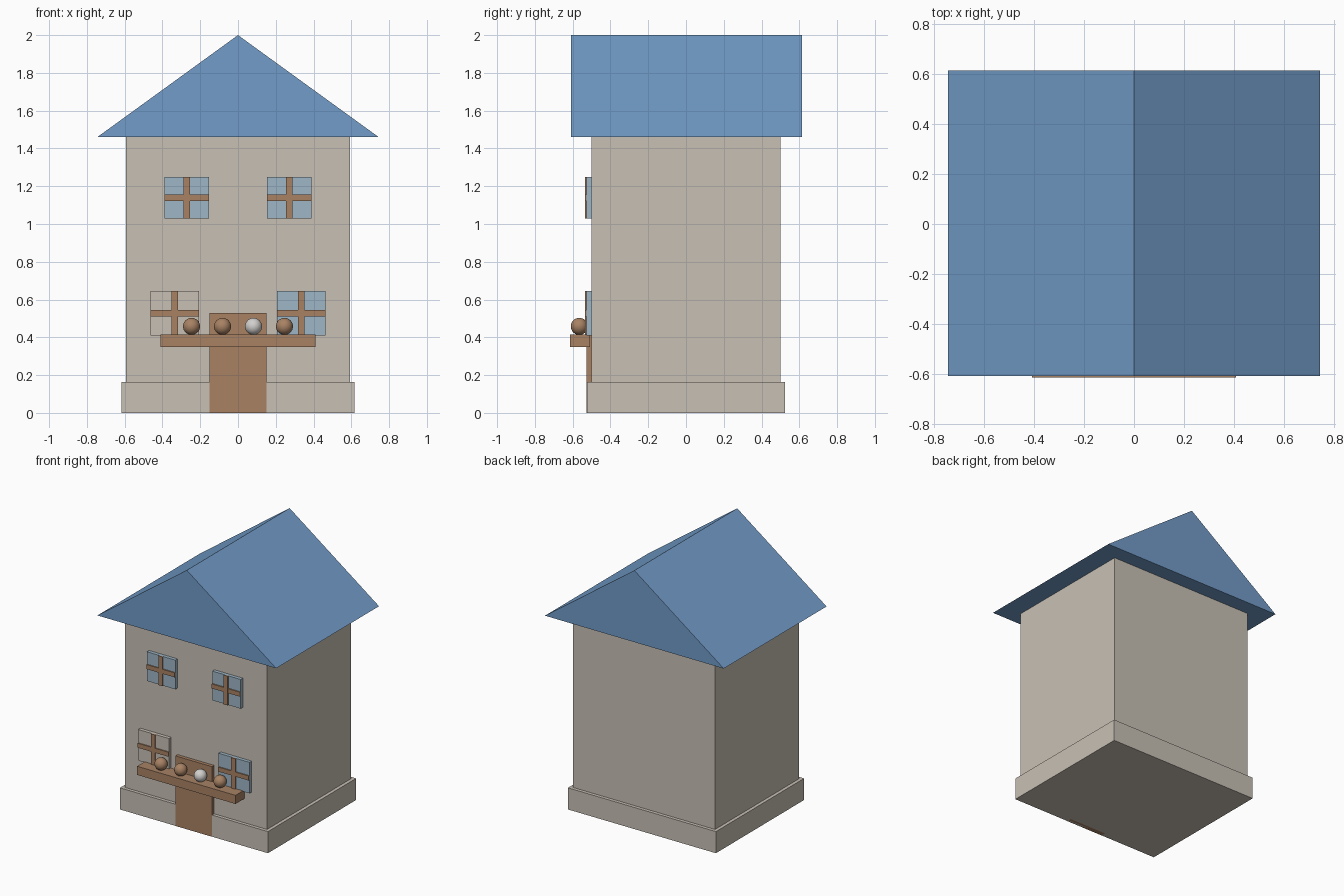
import bpy
import bmesh

cube = bpy.data.objects.get("Cube")
if cube:
    bpy.data.objects.remove(cube, do_unlink=True)


def material(name, srgb):
    linear = [((c / 255 + 0.055) / 1.055) ** 2.4 for c in srgb]
    mat = bpy.data.materials.new(name)
    mat.use_nodes = True
    mat.diffuse_color = (*linear, 1)
    mat.node_tree.nodes["Principled BSDF"].inputs["Base Color"].default_value = (*linear, 1)
    return mat


stone = material("warm_stone", (200, 192, 181))
blue = material("roof_blue", (114, 156, 200))
wood = material("brown_wood", (168, 130, 100))
glass = material("pale_blue_glass", (158, 182, 198))
white = material("off_white", (210, 208, 205))


def finish(name, bm, mat):
    bmesh.ops.recalc_face_normals(bm, faces=bm.faces)
    mesh = bpy.data.meshes.new(name)
    bm.to_mesh(mesh)
    bm.free()
    mesh.materials.append(mat)
    obj = bpy.data.objects.new(name, mesh)
    bpy.context.collection.objects.link(obj)
    return obj


def box(name, xs, ys, zs, mat):
    bm = bmesh.new()
    bmesh.ops.create_cube(bm, size=1)
    for v in bm.verts:
        for axis, span in enumerate((xs, ys, zs)):
            v.co[axis] = span[v.co[axis] > 0]
    return finish(name, bm, mat)


def ball(name, centre, radius, mat):
    bm = bmesh.new()
    bmesh.ops.create_uvsphere(bm, u_segments=32, v_segments=16, radius=radius)
    bmesh.ops.translate(bm, verts=bm.verts, vec=centre)
    for f in bm.faces:
        f.smooth = True
    return finish(name, bm, mat)


def window(name, x, z, width, height, pane_mat):
    # Thick pane with a raised cross of glazing bars
    w, h, bar = width / 2, height / 2, 0.017
    box(name + "_pane", (x - w, x + w), (-0.526, -0.49), (z - h, z + h), pane_mat)
    box(name + "_upright_bar", (x - bar, x + bar), (-0.535, -0.52), (z - h, z + h), wood)
    box(name + "_cross_bar", (x - w, x + w), (-0.534, -0.52), (z - bar, z + bar), wood)


# Plinth and walls
box("plinth", (-0.617, 0.617), (-0.525, 0.525), (0, 0.163), stone)
box("walls", (-0.592, 0.592), (-0.5, 0.5), (0.163, 1.46), stone)

# Gabled roof: triangle profile pushed front to back
bm = bmesh.new()
gable = bm.faces.new([bm.verts.new((x, -0.61, z))
                      for x, z in ((-0.745, 1.46), (0.745, 1.46), (0, 2))])
pushed = bmesh.ops.extrude_face_region(bm, geom=[gable], use_keep_orig=True)
bmesh.ops.translate(bm, vec=(0, 1.225, 0),
                    verts=[v for v in pushed["geom"] if isinstance(v, bmesh.types.BMVert)])
finish("roof", bm, blue)

# Door and shelf counter
box("door", (-0.152, 0.152), (-0.526, -0.49), (0, 0.528), wood)
box("shelf", (-0.41, 0.41), (-0.615, -0.507), (0.35, 0.415), wood)

# Windows
for side, s in (("left", 1), ("right", -1)):
    window("upper_" + side + "_window", s * 0.272, 1.139, 0.236, 0.22, glass)
    window("lower_" + side + "_window", s * 0.335, 0.527, 0.256, 0.234,
           glass if s > 0 else stone)

# Balls on the shelf
for i in range(4):
    ball(f"shelf_ball_{i + 1}", (-0.246 + 0.164 * i, -0.565, 0.458), 0.045,
         white if i == 2 else wood)
